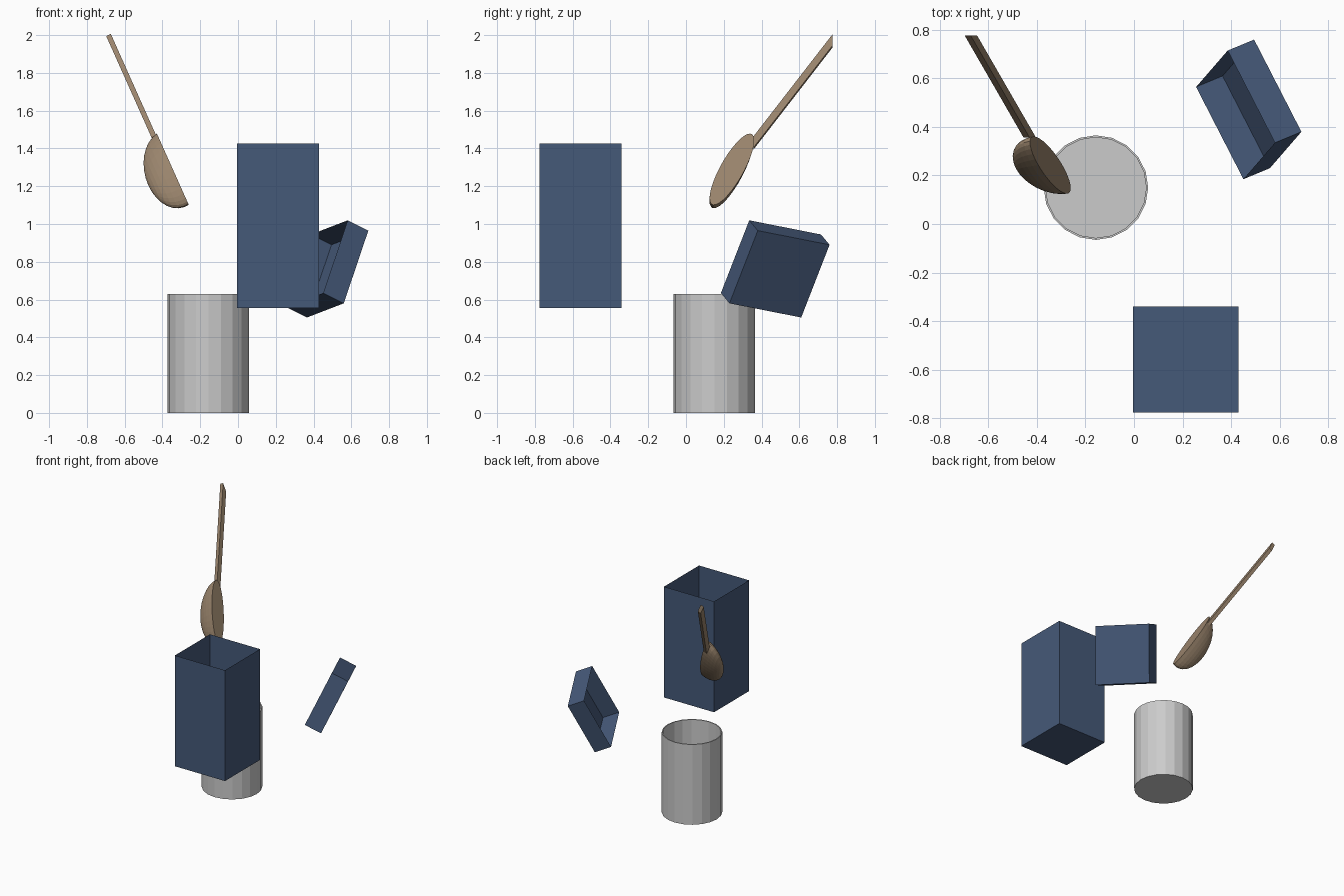
import bpy, bmesh
from mathutils import Vector, Matrix

if "Cube" in bpy.data.objects:
    bpy.data.objects.remove(bpy.data.objects["Cube"])


def material(name, rgb):
    m = bpy.data.materials.new(name)
    m.diffuse_color = (*rgb, 1)
    m.use_nodes = True
    m.node_tree.nodes["Principled BSDF"].inputs["Base Color"].default_value = m.diffuse_color
    return m


def finish(bm, name, mat=None):
    bmesh.ops.recalc_face_normals(bm, faces=bm.faces)
    me = bpy.data.meshes.new(name)
    bm.to_mesh(me)
    bm.free()
    ob = bpy.data.objects.new(name, me)
    bpy.context.collection.objects.link(ob)
    if mat:
        me.materials.append(mat)
    return ob


def frame(origin, a, b, c):
    """Affine matrix whose columns are the three given axes."""
    return Matrix([[a[i], b[i], c[i], origin[i]] for i in range(3)] + [[0, 0, 0, 1]])


def open_box(name, origin, a, b, c, mat):
    """Thin box spanned from a corner by three edges, open at the far end of c."""
    bm = bmesh.new()
    bmesh.ops.create_cube(bm, size=1, matrix=Matrix.Translation((.5, .5, .5)))
    top = [f for f in bm.faces if f.calc_center_median().z > .9]
    bmesh.ops.delete(bm, geom=top, context='FACES_ONLY')
    bm.transform(frame(origin, a, b, c))
    return finish(bm, name, mat)


blue = material("blue_card", (.06, .1, .19))
wood = material("wood", (.32, .23, .15))

# Cup: cylinder with a thin wall and a floor
bm = bmesh.new()
bmesh.ops.create_cone(bm, cap_ends=True, segments=20, radius1=.2155, radius2=.2155,
                      depth=.63, matrix=Matrix.Translation((-.157, .15, .315)))
top = [f for f in bm.faces if f.normal.z > .9]
bmesh.ops.inset_region(bm, faces=top, thickness=.008)
inner = bmesh.ops.extrude_discrete_faces(bm, faces=top)["faces"]
bmesh.ops.translate(bm, verts=inner[0].verts, vec=(0, 0, -.622))
finish(bm, "cup")

# Tall open box
open_box("box", (-.005, -.776, .555), (.435, 0, 0), (0, .435, 0), (0, 0, .87), blue)

# Tilted lid, open towards the upper left
ab = Vector((-.195, .38, -.075))
ad = Vector((-.13, -.15, -.385))
depth = ab.cross(ad).normalized() * .13
open_box("lid", (.69, .38, .965), ab, ad, depth, blue)

# Spoon axes: the rim plane holds the y axis, the handle is slanted within it
centre = Vector((-.345, .243, 1.29))
up = Vector((-.408, 0, .913))
normal = Vector((.913, 0, .408))
along = Vector((0, .555, 0)) + up * .785
deep = Vector((-.13, -.02, -.085))

# Spoon bowl: two nested half spheres joined at the rim
bm = bmesh.new()
for r in (1, .88):
    bmesh.ops.create_uvsphere(bm, u_segments=32, v_segments=16, radius=r)
bmesh.ops.delete(bm, geom=[v for v in bm.verts if v.co.z > .01], context='VERTS')
bmesh.ops.bridge_loops(bm, edges=[e for e in bm.edges if e.is_boundary])
bm.transform(frame(centre, along * .2126, up * .122, -deep))
finish(bm, "spoon_bowl", wood)

# Spoon handle: slanted bar just behind the rim plane
start, end = .205, .962
bm = bmesh.new()
bmesh.ops.create_cube(bm, size=1)
bm.transform(frame(centre + along * (start + end) / 2 - normal * .021,
                   along * (end - start), up * .065, normal * .027))
finish(bm, "spoon_handle", wood)
